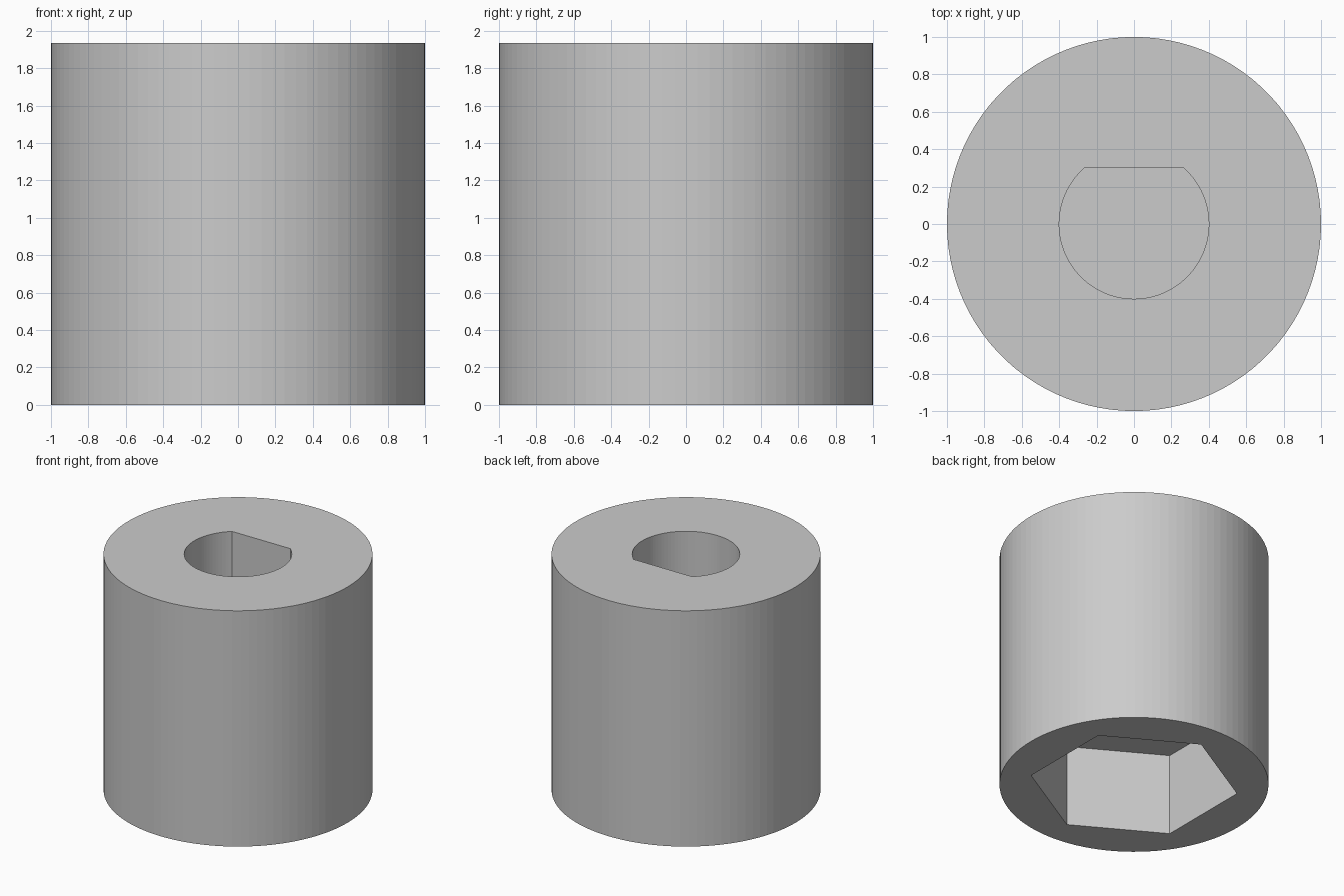
import bpy
import bmesh
from math import sin, cos, asin, pi, radians

HEIGHT = 1.935
HEX_DEPTH = 0.67
BORE_DEPTH = 1.1
FLAT_Y = 0.3
BORE_R = 0.4

if "Cube" in bpy.data.objects:
    bpy.data.objects.remove(bpy.data.objects["Cube"], do_unlink=True)

grey = bpy.data.materials.new("plain grey")
grey.use_nodes = True
colour = (0.6, 0.6, 0.6, 1)
grey.diffuse_color = colour
grey.node_tree.nodes["Principled BSDF"].inputs["Base Color"].default_value = colour


def arc(radius, start, end, steps, closed=False):
    """Points along an arc; a closed arc leaves out its last point."""
    count = steps if closed else steps + 1
    return [(radius * cos(start + (end - start) * i / steps),
             radius * sin(start + (end - start) * i / steps)) for i in range(count)]


def prism(name, outline, bottom, top):
    """Extrude a flat outline from bottom to top."""
    bm = bmesh.new()
    base = bm.faces.new([bm.verts.new((x, y, bottom)) for x, y in outline])
    grown = bmesh.ops.extrude_face_region(bm, geom=[base])
    verts = [v for v in grown["geom"] if isinstance(v, bmesh.types.BMVert)]
    bmesh.ops.translate(bm, vec=(0, 0, top - bottom), verts=verts)
    bmesh.ops.recalc_face_normals(bm, faces=bm.faces)
    mesh = bpy.data.meshes.new(name)
    bm.to_mesh(mesh)
    bm.free()
    mesh.materials.append(grey)
    obj = bpy.data.objects.new(name, mesh)
    bpy.context.collection.objects.link(obj)
    return obj


# Round body
body = prism("body", arc(1, 0, 2 * pi, 100, True), 0, HEIGHT)

# Blind D-shaped bore in the top, flat towards the back
flat = asin(FLAT_Y / BORE_R)
bore = prism("bore_cutter", arc(BORE_R, pi - flat, 2 * pi + flat, 76),
             HEIGHT - BORE_DEPTH, HEIGHT + 0.1)

# Hexagonal pocket in the underside
pocket = prism("hex_cutter", arc(0.777, radians(30), radians(390), 6, True),
               -0.1, HEX_DEPTH)

# Cut both recesses, then drop the cutters
for cutter in (bore, pocket):
    cutter.hide_render = True
    cut = body.modifiers.new(cutter.name, "BOOLEAN")
    cut.operation = "DIFFERENCE"
    cut.solver = "EXACT"
    cut.object = cutter

bpy.context.view_layer.objects.active = body
body.select_set(True)
for name in [m.name for m in body.modifiers]:
    bpy.ops.object.modifier_apply(modifier=name)
for cutter in (bore, pocket):
    bpy.data.objects.remove(cutter, do_unlink=True)
